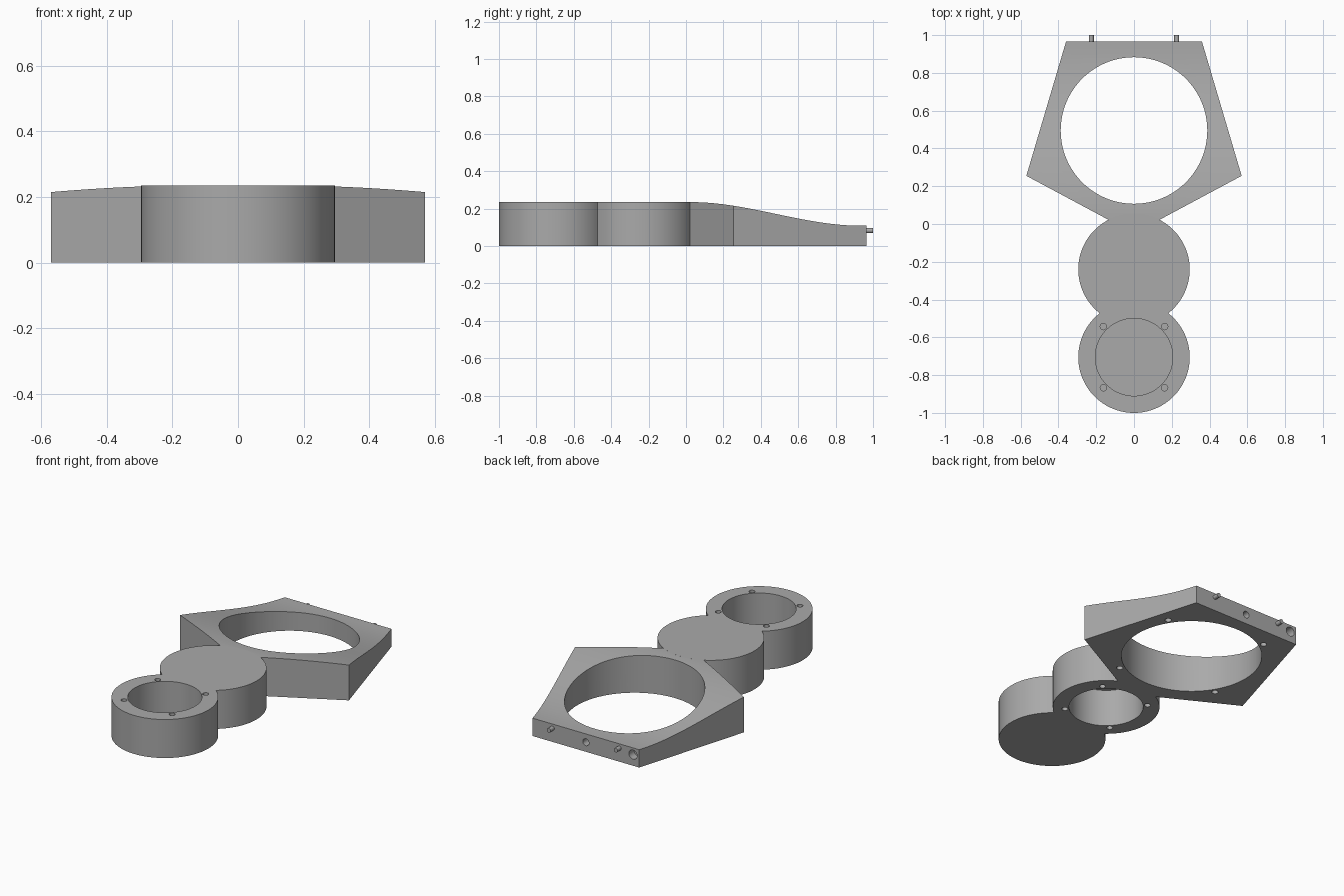
import bpy, bmesh
from math import sin, cos, pi, radians
from mathutils import Vector

if "Cube" in bpy.data.objects:
    bpy.data.objects.remove(bpy.data.objects["Cube"], do_unlink=True)

HEIGHT, BACK = 0.235, 0.965
RING_Y, RING_R = 0.495, 0.388
FRONT_Y, MIDDLE_Y, DRUM_R, POCKET_R = -0.705, -0.24, 0.295, 0.205

grey = bpy.data.materials.new("plain grey")
grey.use_nodes = True
colour = (0.4, 0.4, 0.4, 1)
grey.diffuse_color = colour
grey.node_tree.nodes["Principled BSDF"].inputs["Base Color"].default_value = colour


def new_object(name, bm):
    mesh = bpy.data.meshes.new(name)
    bm.to_mesh(mesh)
    bm.free()
    mesh.materials.append(grey)
    obj = bpy.data.objects.new(name, mesh)
    bpy.context.collection.objects.link(obj)
    return obj


def rod(name, start, end, radius, sides=24):
    """Closed cylinder between two points."""
    start, end = Vector(start), Vector(end)
    bm = bmesh.new()
    bmesh.ops.create_cone(bm, cap_ends=True, segments=sides, radius1=radius,
                          radius2=radius, depth=(end - start).length)
    obj = new_object(name, bm)
    turn = (end - start).to_track_quat('Z', 'Y').to_matrix().to_4x4()
    obj.data.transform(turn)
    obj.data.transform(turn.Translation((start + end) / 2))
    return obj


def combine(target, other, operation):
    """Apply a boolean and discard the second solid."""
    mod = target.modifiers.new(operation.title(), 'BOOLEAN')
    mod.operation, mod.object, mod.solver = operation, other, 'EXACT'
    bpy.ops.object.select_all(action='DESELECT')
    bpy.context.view_layer.objects.active = target
    target.select_set(True)
    bpy.ops.object.modifier_apply(modifier=mod.name)
    bpy.data.objects.remove(other, do_unlink=True)


def top_height(y):
    """Smooth slope from the drums down to the back edge."""
    t = min(max((y - 0.03) / 0.9, 0), 1)
    return HEIGHT - 0.126 * t * t * (3 - 2 * t)


# Five-sided frame with a sloping top
bm = bmesh.new()
outline = [(0, -0.05), (0.57, 0.255), (0.36, BACK), (-0.36, BACK), (-0.57, 0.255)]
bm.faces.new([bm.verts.new((x, y, 0)) for x, y in outline])
steps = 36
for i in range(steps + 1):
    bmesh.ops.bisect_plane(bm, geom=bm.verts[:] + bm.edges[:] + bm.faces[:],
                           plane_co=(0, 0.03 + 0.9 * i / steps, 0), plane_no=(0, 1, 0))
raised = bmesh.ops.extrude_face_region(bm, geom=bm.faces[:])["geom"]
for v in raised:
    if isinstance(v, bmesh.types.BMVert):
        v.co.z = top_height(v.co.y)
bmesh.ops.recalc_face_normals(bm, faces=bm.faces[:])
body = new_object("frame_and_drums", bm)

# Two drums
for y in (MIDDLE_Y, FRONT_Y):
    combine(body, rod("drum", (0, y, 0), (0, y, HEIGHT), DRUM_R, 96), 'UNION')

# Large opening through the frame
cuts = [rod("opening", (0, RING_Y, -0.1), (0, RING_Y, 0.4), RING_R, 128)]

# Drum pockets with four screw holes: front from above, middle from below
for y, mouth, floor, screw in ((FRONT_Y, 0.3, 0.01, 0.12),
                               (MIDDLE_Y, -0.1, HEIGHT - 0.01, 0.115)):
    cuts.append(rod("pocket", (0, y, mouth), (0, y, floor), POCKET_R, 96))
    for sx in (-1, 1):
        for sy in (-1, 1):
            x, hy = sx * 0.162, y + sy * 0.162
            cuts.append(rod("screw_hole", (x, hy, mouth), (x, hy, screw), 0.017))

# Screw holes under the frame
for i in range(4):
    a = radians(32) + i * pi / 2
    x, y = 0.418 * cos(a), RING_Y + 0.418 * sin(a)
    cuts.append(rod("frame_hole", (x, y, -0.1), (x, y, 0.06), 0.018))

# Blind holes in the back edge
for x, z, r in ((0, 0.058, 0.021), (-0.318, 0.068, 0.028)):
    cuts.append(rod("back_hole", (x, BACK + 0.1, z), (x, BACK - 0.05, z), r))

for cutter in cuts:
    combine(body, cutter, 'DIFFERENCE')

# Locating pins on the back edge
parts = [body]
for side, x in (("left", 0.226), ("right", -0.226)):
    parts.append(rod("pin_" + side, (x, BACK - 0.01, 0.083), (x, 1.0, 0.083), 0.013))

bpy.ops.object.select_all(action='DESELECT')
for obj in parts:
    obj.select_set(True)
bpy.context.view_layer.objects.active = body
bpy.ops.object.shade_smooth_by_angle(angle=radians(30))
